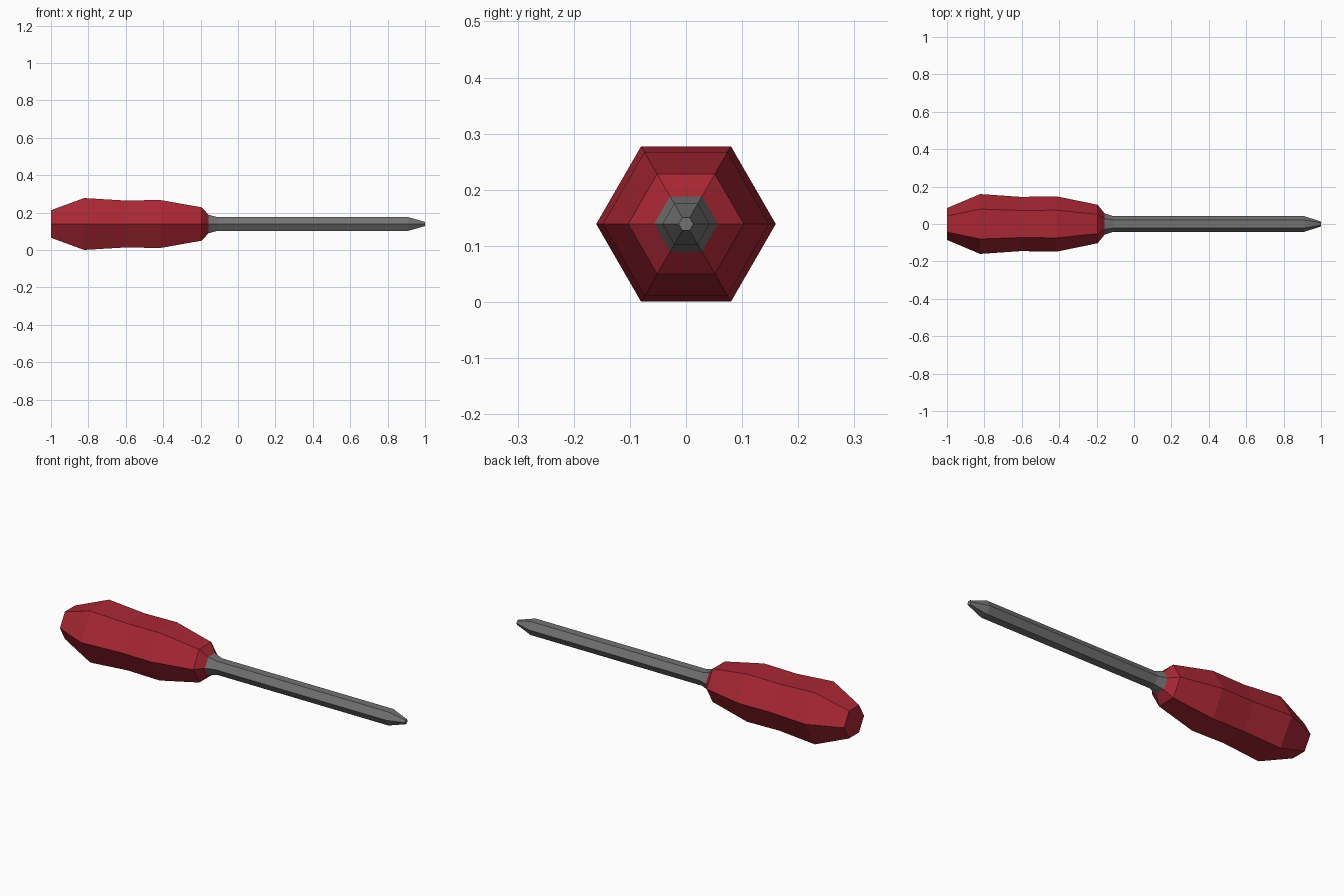
import bpy, bmesh, math

if "Cube" in bpy.data.objects:
    bpy.data.objects.remove(bpy.data.objects["Cube"])

SIDES = 6
AXIS_Z = 0.139


def material(name, rgb):
    m = bpy.data.materials.new(name)
    m.diffuse_color = (*rgb, 1)
    m.use_nodes = True
    m.node_tree.nodes["Principled BSDF"].inputs["Base Color"].default_value = m.diffuse_color
    return m


def lathe_x(name, profile, mat, cap_start=False, cap_end=False):
    """Hexagonal turned part along x from (x, radius) points, corners at +-y."""
    bm = bmesh.new()
    rings = []
    for x, r in profile:
        rings.append([bm.verts.new((x, r * math.cos(a), AXIS_Z + r * math.sin(a)))
                      for a in (2 * math.pi * i / SIDES for i in range(SIDES))])
    for a, b in zip(rings, rings[1:]):
        for i in range(SIDES):
            j = (i + 1) % SIDES
            bm.faces.new((a[i], a[j], b[j], b[i]))
    if cap_start:
        bm.faces.new(rings[0][::-1])
    if cap_end:
        bm.faces.new(rings[-1])
    # Point the shell outwards
    bm.normal_update()
    for f in bm.faces:
        c = f.calc_center_median()
        out = c.copy()
        out.x, out.z = 0, c.z - AXIS_Z
        if out.length < 1e-5:
            out.x = c.x
        if f.normal.dot(out) < 0:
            f.normal_flip()
    me = bpy.data.meshes.new(name)
    bm.to_mesh(me)
    bm.free()
    me.materials.append(mat)
    ob = bpy.data.objects.new(name, me)
    bpy.context.collection.objects.link(ob)
    return ob


red = material("red_plastic", (0.40, 0.020, 0.034))
steel = material("grey_steel", (0.17, 0.17, 0.17))

# Grip with a swollen butt and slight waist
lathe_x("handle", [(-1.0, 0.085), (-0.823, 0.16), (-0.605, 0.145), (-0.415, 0.148),
                   (-0.195, 0.103), (-0.157, 0.057)], red, cap_start=True)

# Collar, shaft and tapered tip
lathe_x("shaft", [(-0.157, 0.057), (-0.11, 0.042), (0.91, 0.042), (1.0, 0.013)],
        steel, cap_end=True)
